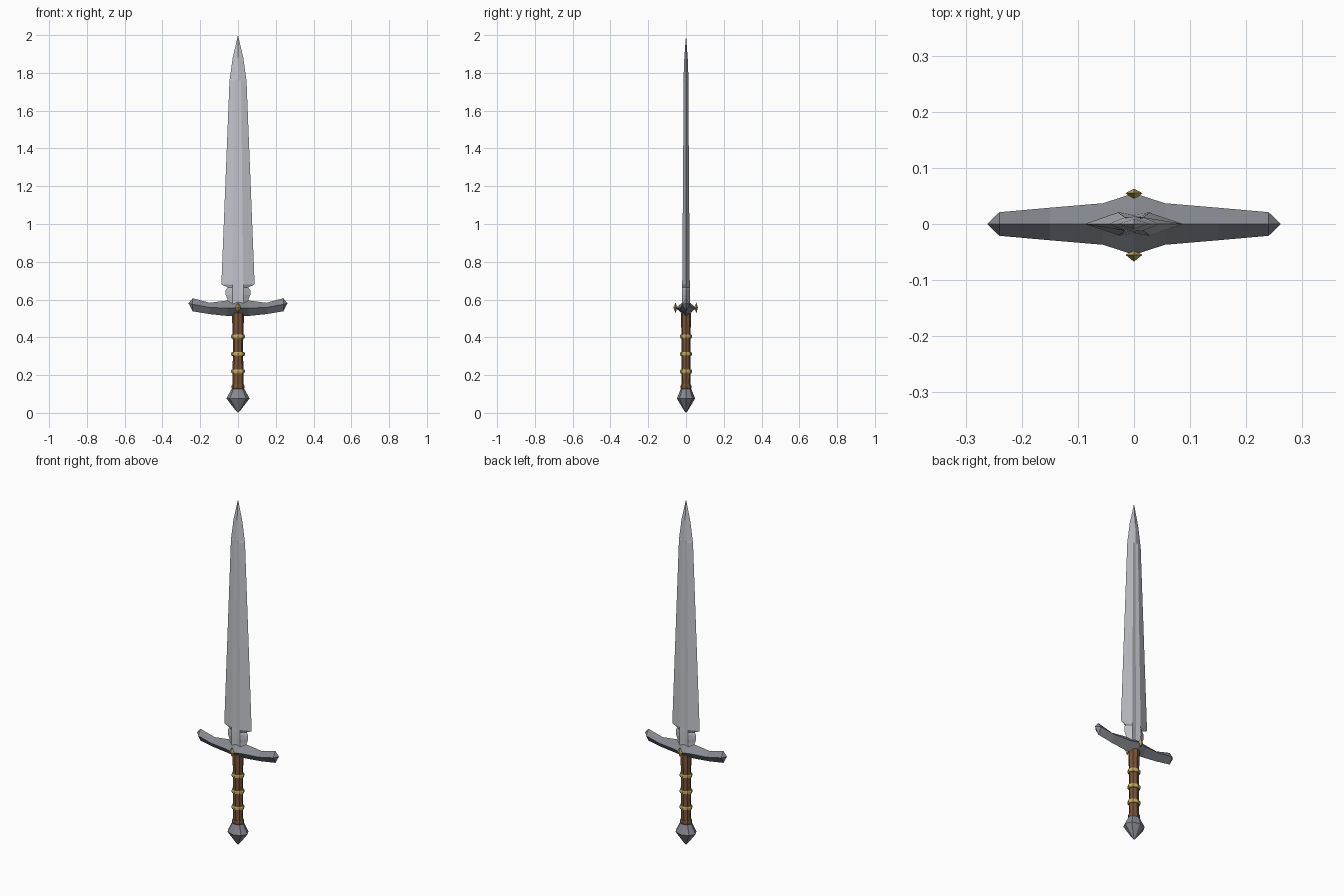
import bpy, bmesh, math

if "Cube" in bpy.data.objects:
    bpy.data.objects.remove(bpy.data.objects["Cube"])


def material(name, rgb):
    m = bpy.data.materials.new(name)
    m.diffuse_color = (*rgb, 1)
    m.use_nodes = True
    m.node_tree.nodes["Principled BSDF"].inputs["Base Color"].default_value = m.diffuse_color
    return m


STEEL = material("blade_steel", (0.55, 0.56, 0.60))
IRON = material("dark_iron", (0.24, 0.25, 0.28))
LEATHER = material("leather", (0.20, 0.09, 0.04))
GOLD = material("gold", (0.55, 0.40, 0.12))


def loft(name, rings, mat):
    """Skin equal-length rings of points; a one-point ring makes an apex."""
    bm = bmesh.new()
    loops = [[bm.verts.new(p) for p in r] for r in rings]
    for a, b in zip(loops, loops[1:]):
        n = max(len(a), len(b))
        for i in range(n):
            j = (i + 1) % n
            if len(a) == 1:
                bm.faces.new((a[0], b[j], b[i]))
            elif len(b) == 1:
                bm.faces.new((a[i], a[j], b[0]))
            else:
                bm.faces.new((a[i], a[j], b[j], b[i]))
    for end in (loops[0], loops[-1]):
        if len(end) > 2:
            bm.faces.new(end)
    bmesh.ops.recalc_face_normals(bm, faces=bm.faces)
    mesh = bpy.data.meshes.new(name)
    bm.to_mesh(mesh)
    bm.free()
    mesh.materials.append(mat)
    ob = bpy.data.objects.new(name, mesh)
    bpy.context.collection.objects.link(ob)
    return ob


def ring(z, rx, ry, n=8):
    if rx == 0:
        return [(0, 0, z)]
    return [(rx * math.cos(2 * math.pi * i / n), ry * math.sin(2 * math.pi * i / n), z)
            for i in range(n)]


# Blade: sharp edges, shallow central fuller that closes towards the tip
def blade_ring(z, w, c, y, groove):
    return [(w, 0, z), (c, y, z), (0, groove, z), (-c, y, z),
            (-w, 0, z), (-c, -y, z), (0, -groove, z), (c, -y, z)]


loft("blade", [blade_ring(*s) for s in (
    (0.56, 0.055, 0.028, 0.020, 0.016),
    (0.60, 0.055, 0.028, 0.020, 0.016),
    (0.625, 0.065, 0.028, 0.021, 0.016),
    (0.65, 0.065, 0.028, 0.021, 0.016),
    (0.665, 0.055, 0.028, 0.021, 0.016),
    (0.68, 0.088, 0.028, 0.020, 0.016),
    (1.76, 0.045, 0.016, 0.012, 0.010),
    (1.765, 0.044, 0.015, 0.0095, 0.0135),
    (1.88, 0.028, 0.009, 0.006, 0.009))] + [[(0, 0, 2.0)]], STEEL)

# Crossguard: diamond section, arms curving up; half profile mirrored
half = ((0.055, 0.037, 0.595, 0.555, 0.513),
        (0.15, 0.029, 0.583, 0.558, 0.523),
        (0.24, 0.021, 0.607, 0.575, 0.538))
stations = [(-x, *r) for x, *r in reversed(half)] + [(0, 0.055, 0.60, 0.555, 0.51)] + list(half)
guard = [[(x, 0, top), (x, y, mid), (x, 0, bot), (x, -y, mid)]
         for x, y, top, mid, bot in stations]
loft("crossguard", [[(-0.262, 0, 0.58)]] + guard + [[(0.262, 0, 0.58)]], IRON)

# Gold studs front and back
for side, label in ((-1, "front"), (1, "back")):
    y = side * 0.055
    loft("stud_" + label, [[(0, y, 0.528)],
         [(0.015, y, 0.557), (0, y + 0.008, 0.557), (-0.015, y, 0.557), (0, y - 0.012, 0.557)],
         [(0, y, 0.585)]], GOLD)

# Grip with lengthwise grooves
def grip_ring(z, r):
    pts = []
    for i in range(16):
        k = r * (0.9 if i % 2 else 1)
        a = math.pi * i / 8
        pts.append((k * math.cos(a), k * 0.85 * math.sin(a), z))
    return pts


loft("grip", [grip_ring(z, r) for z, r in (
    (0.12, 0.028), (0.22, 0.029), (0.31, 0.027), (0.41, 0.028), (0.49, 0.031), (0.53, 0.032))],
    LEATHER)


# Collar and gold bands
def band(name, z, r, h, mat):
    loft(name, [ring(z - h, r * 0.9, r * 0.77), ring(z - h / 2, r, r * 0.86),
                ring(z + h / 2, r, r * 0.86), ring(z + h, r * 0.9, r * 0.77)], mat)


band("grip_collar", 0.137, 0.034, 0.012, LEATHER)
for i, z in enumerate((0.22, 0.312, 0.405)):
    band(f"grip_band_{i + 1}", z, 0.036, 0.011, GOLD)

# Faceted pommel
loft("pommel", [ring(0, 0, 0), ring(0.012, 0.012, 0.010), ring(0.076, 0.061, 0.048),
                ring(0.127, 0.034, 0.028)], IRON)
